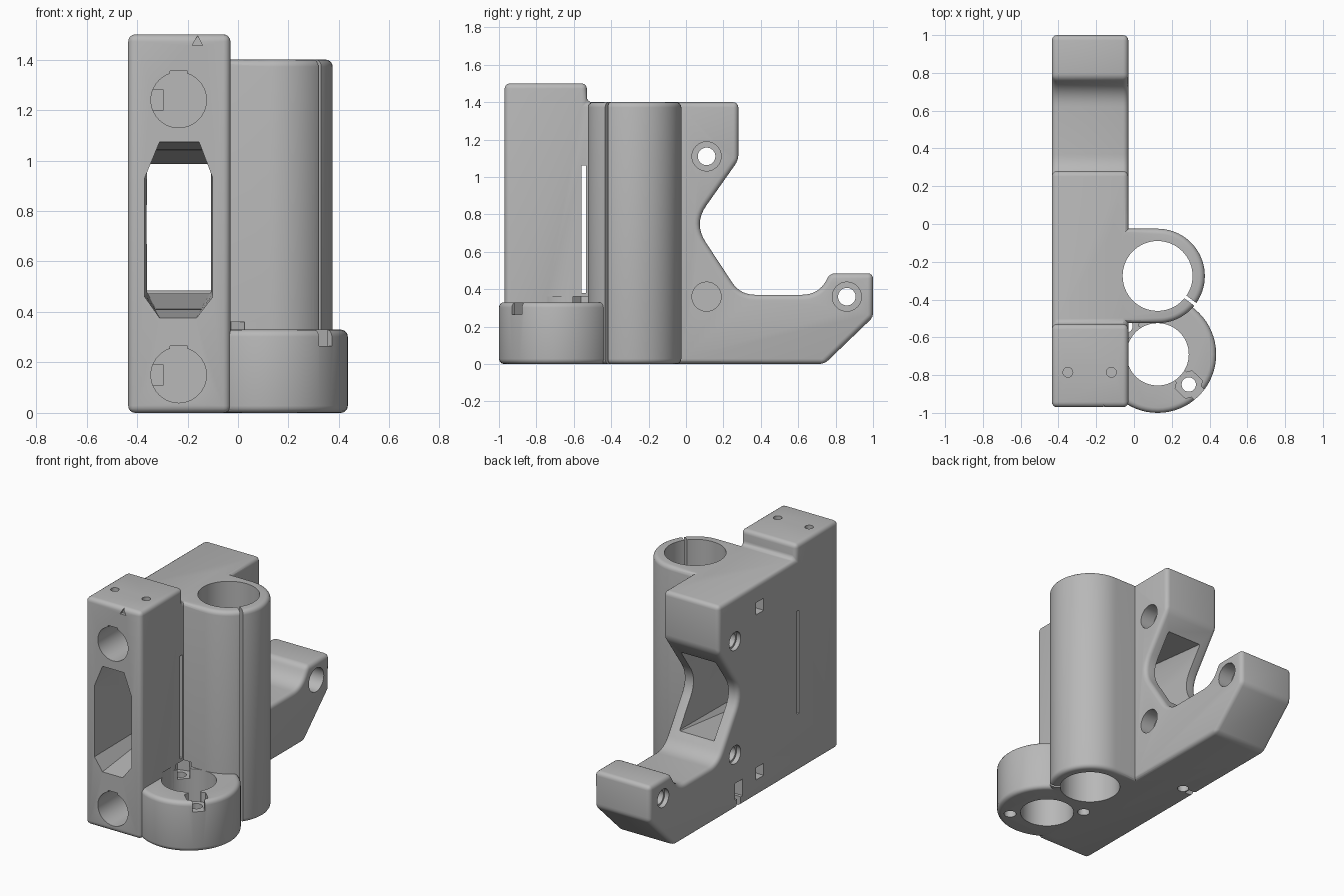
import bpy
import bmesh
from math import cos, sin, pi, radians
from mathutils import Vector

cube = bpy.data.objects.get("Cube")
if cube:
    bpy.data.objects.remove(cube, do_unlink=True)

grey = bpy.data.materials.new("plain grey")
grey.use_nodes = True
grey.diffuse_color = (0.48, 0.48, 0.48, 1)
grey.node_tree.nodes["Principled BSDF"].inputs["Base Color"].default_value = (0.48, 0.48, 0.48, 1)


def finish(bm, name):
    bmesh.ops.recalc_face_normals(bm, faces=bm.faces)
    mesh = bpy.data.meshes.new(name)
    bm.to_mesh(mesh)
    bm.free()
    mesh.materials.append(grey)
    ob = bpy.data.objects.new(name, mesh)
    bpy.context.collection.objects.link(ob)
    return ob


def place(axis, u, v, w):
    return {"x": (w, u, v), "y": (u, w, v), "z": (u, v, w)}[axis]


def prism(name, points, axis, start, end):
    """Extrude a flat outline along one axis."""
    bm = bmesh.new()
    face = bm.faces.new([bm.verts.new(place(axis, u, v, start)) for u, v in points])
    new = bmesh.ops.extrude_face_region(bm, geom=[face])["geom"]
    move = Vector(place(axis, 0, 0, end - start))
    bmesh.ops.translate(bm, vec=move, verts=[g for g in new if isinstance(g, bmesh.types.BMVert)])
    return finish(bm, name)


def arc(cu, cv, r, a0=0, a1=360, n=64):
    steps = n if a1 - a0 == 360 else n + 1
    return [(cu + r * cos(radians(a0 + (a1 - a0) * i / n)),
             cv + r * sin(radians(a0 + (a1 - a0) * i / n))) for i in range(steps)]


def box_outline(u0, u1, v0, v1):
    return [(u0, v0), (u1, v0), (u1, v1), (u0, v1)]


def strip(cu, cv, angle, r0, r1, width):
    """Radial strip outline leaving a centre at an angle."""
    d = Vector((cos(radians(angle)), sin(radians(angle))))
    n = Vector((-d.y, d.x)) * width / 2
    c = Vector((cu, cv))
    return [tuple(p) for p in (c + d * r0 - n, c + d * r1 - n, c + d * r1 + n, c + d * r0 + n)]


def rounded(corners, n=8):
    """Soften each corner by its third value."""
    out = []
    for i, (u, v, t) in enumerate(corners):
        p = Vector((u, v))
        if not t:
            out.append((u, v))
            continue
        a = p + (Vector(corners[i - 1][:2]) - p).normalized() * t
        b = p + (Vector(corners[(i + 1) % len(corners)][:2]) - p).normalized() * t
        for k in range(n + 1):
            s = k / n
            out.append(tuple(a * (1 - s) ** 2 + p * 2 * s * (1 - s) + b * s * s))
    return out


def apply(ob, mod):
    with bpy.context.temp_override(object=ob, active_object=ob, selected_objects=[ob]):
        bpy.ops.object.modifier_apply(modifier=mod.name)


def soften(ob, width):
    mod = ob.modifiers.new("round edges", "BEVEL")
    mod.width = width
    mod.segments = 4
    mod.limit_method = "ANGLE"
    mod.angle_limit = radians(22)
    mod.use_clamp_overlap = False
    apply(ob, mod)


def combine(ob, other, how):
    mod = ob.modifiers.new("combine", "BOOLEAN")
    mod.operation = how
    mod.solver = "EXACT"
    mod.object = other
    apply(ob, mod)
    bpy.data.objects.remove(other, do_unlink=True)


LEFT, RIGHT = -0.435, -0.03
TUBE = (0.125, -0.275)
RING = (0.125, -0.69)

# Main slab with stepped top, waisted back and foot
side = rounded([(-.97, 0, 0), (-.97, 1.5, 0), (-.53, 1.5, 0), (-.53, 1.4, 0),
                (.28, 1.4, 0), (.28, 1.09, 0), (.04, .75, .12), (.29, .37, .08),
                (.71, .37, .09), (.77, .485, 0), (1, .485, 0), (1, .25, 0), (.74, 0, 0)])
bracket = prism("bracket", side, "x", LEFT, RIGHT)
soften(bracket, 0.028)

# Tall rod sleeve and short clamp ring
sleeve = prism("sleeve", arc(*TUBE, .25, -90, 90, 40) + [(-.15, -.025), (-.15, -.525)], "z", 0, 1.4)
soften(sleeve, 0.028)
combine(bracket, sleeve, "UNION")
ring = prism("clamp_ring", arc(*RING, .31), "z", 0, .33)
soften(ring, 0.028)
combine(bracket, ring, "UNION")

# Bores and the sleeve's expansion slit
cutters = [prism("sleeve_bore", arc(*TUBE, .185), "z", -.1, 1.6),
           prism("ring_bore", arc(*RING, .165), "z", -.1, .36),
           prism("sleeve_slit", strip(*TUBE, -37, .15, .28, .018), "z", -.1, 1.6)]

# Nut traps and screw holes on opposite sides of the ring
for cu, cv, angle, top in ((.29, -.85, -44, .5), (-.045, -.54, 136, .36)):
    cutters += [prism("nut_trap", arc(cu, cv, .075, angle, angle + 360, 6), "z", .265, top),
                prism("nut_way", strip(*RING, angle, .1, .2, .075), "z", .265, top),
                prism("screw_hole", arc(cu, cv, .038, n=24), "z", -.1, .3)]
cutters.append(prism("nut_exit", strip(*RING, -44, .2, .4, .075), "z", .265, .5))

# Tapered front window running through to the waist
bm = bmesh.new()
front = [(-.37, .46), (-.37, .93), (-.31, 1.075), (-.155, 1.075),
         (-.1, .93), (-.1, .46), (-.165, .375), (-.31, .375)]
for u, v in front:
    bm.verts.new((u, -.99, v))
for u, v in box_outline(-.36, -.108, .48, .98):
    bm.verts.new((u, .3, v))
bmesh.ops.convex_hull(bm, input=bm.verts)
cutters.append(finish(bm, "window"))

# Keyed round sockets with square side pockets
for z in (.15, 1.24):
    cutters += [prism("socket", arc(-.235, z, .11, n=40), "y", -1.1, -.15),
                prism("socket_key", box_outline(-.27, -.2, z, z + .115), "y", -1.1, -.15),
                prism("side_pocket", box_outline(-.19, -.11, z - .04, z + .04), "x", -.5, -.295)]

# Counterbored mounting holes
for y, z in ((.11, 1.11), (.11, .36), (.86, .36)):
    cutters += [prism("mount_hole", arc(y, z, .047, n=32), "x", -.6, .1),
                prism("counterbore", arc(y, z, .078, n=32), "x", RIGHT - .1, .05),
                prism("left_counterbore", arc(y, z, .06, n=32), "x", -.6, LEFT + .03)]

# Narrow cross slot, lower nut slot and its screw hole
cutters += [prism("cross_slot", box_outline(-.56, -.535, .38, 1.06), "x", -.6, .1),
            prism("nut_slot", box_outline(.03, .11, .06, .17), "x", -.6, -.27),
            prism("slot_mouth", box_outline(.05, .09, -.1, .1), "x", -.6, -.37),
            prism("slot_screw", arc(-.33, .08, .035, n=24), "z", -.1, .1)]

# Top screw holes and small front pointer notch
for x in (-.35, -.12):
    cutters.append(prism("top_hole", arc(x, -.785, .026, n=24), "z", 1.4, 1.6))
cutters.append(prism("pointer_notch", [(-.182, 1.455), (-.14, 1.455), (-.16, 1.495)], "y", -1.1, -.95))

for cutter in cutters:
    combine(bracket, cutter, "DIFFERENCE")

# Smooth shading with crisp edges kept
bpy.ops.object.select_all(action="DESELECT")
bracket.select_set(True)
bpy.context.view_layer.objects.active = bracket
bpy.ops.object.shade_smooth_by_angle(angle=radians(30))
